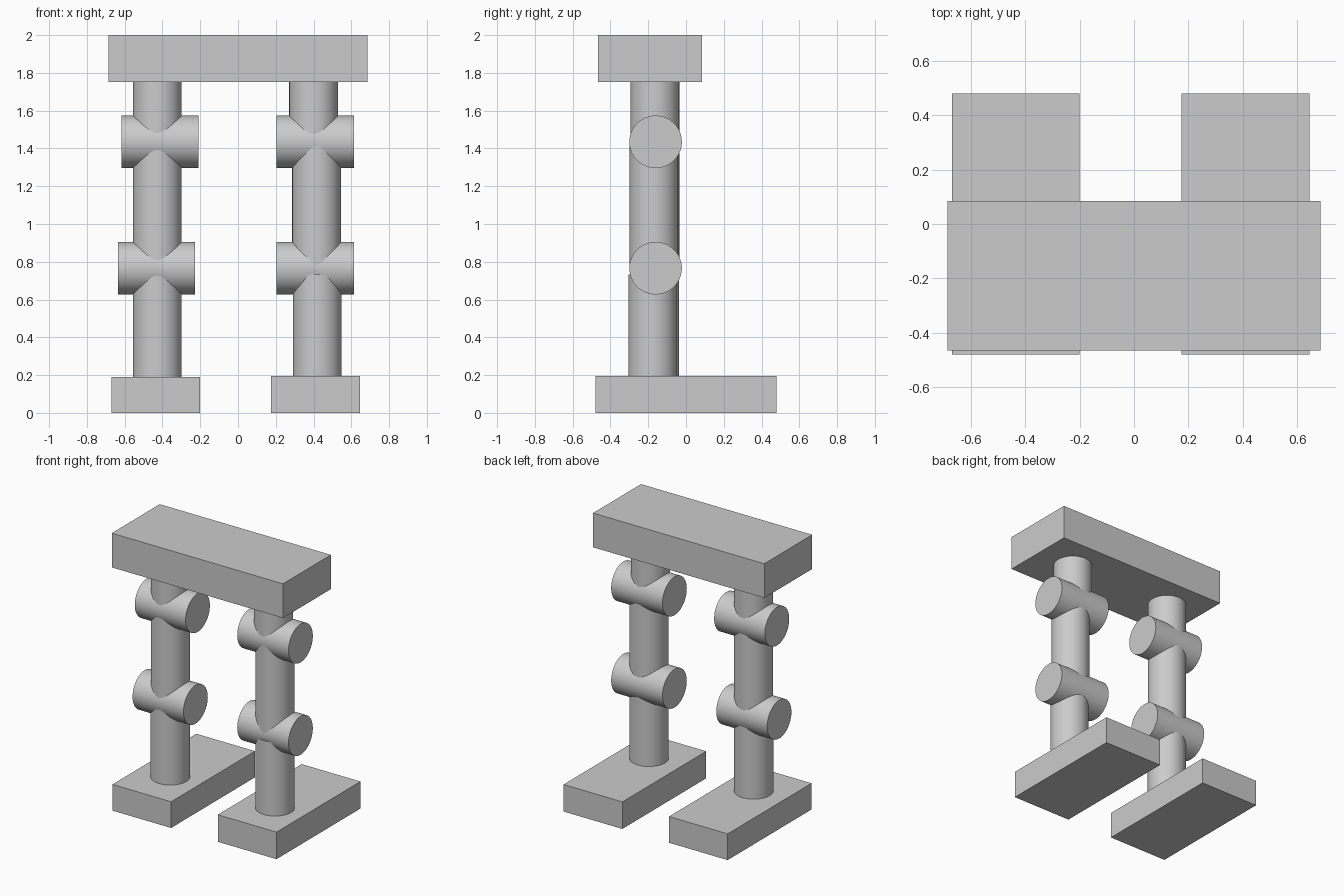
import bpy
import math
from mathutils import Vector

cube = bpy.data.objects.get("Cube")
if cube:
    bpy.data.objects.remove(cube, do_unlink=True)

GREY = (0.6, 0.6, 0.6, 1.0)
grey = bpy.data.materials.new("light_grey")
grey.use_nodes = True
grey.diffuse_color = GREY
grey.node_tree.nodes["Principled BSDF"].inputs["Base Color"].default_value = GREY


def block(name, low, high):
    """Box between two opposite corners."""
    low, high = Vector(low), Vector(high)
    bpy.ops.mesh.primitive_cube_add(size=1, location=(low + high) / 2)
    ob = bpy.context.object
    ob.name = name
    ob.scale = high - low
    bpy.ops.object.transform_apply(location=False, rotation=False, scale=True)
    ob.data.materials.append(grey)


def rod(name, start, end, radius):
    """Smooth round rod with flat caps between two points."""
    start, end = Vector(start), Vector(end)
    axis = end - start
    bpy.ops.mesh.primitive_cylinder_add(
        vertices=64, radius=radius, depth=axis.length, location=(start + end) / 2,
        rotation=axis.to_track_quat('Z', 'Y').to_euler())
    ob = bpy.context.object
    ob.name = name
    ob.data.materials.append(grey)
    bpy.ops.object.shade_smooth_by_angle(angle=math.radians(40))


LEG_R, JOINT_R, JOINT_Y = 0.129, 0.139, -0.161
HIP_Z, KNEE_Z = 1.435, 0.766

# Hip beam
block("hip_beam", (-0.686, -0.465, 1.752), (0.686, 0.084, 2.0))

# Per leg: foot x range and height, hip and knee x ranges, (x, y) of each segment
legs = {
    "right": ((-0.67, -0.2), 0.19, (-0.617, -0.21), (-0.635, -0.227),
              (-0.427, -0.163), (-0.427, -0.164), (-0.427, -0.165)),
    "left": ((0.174, 0.645), 0.196, (0.204, 0.615), (0.204, 0.615),
             (0.4, -0.165), (0.416, -0.17), (0.42, -0.176)),
}

for side, (foot, foot_z, hip, knee, upper, thigh, shin) in legs.items():
    block(side + "_foot", (foot[0], -0.48, 0), (foot[1], 0.48, foot_z))

    # Horizontal joint barrels
    for part, span, z in (("hip", hip, HIP_Z), ("knee", knee, KNEE_Z)):
        rod(f"{side}_{part}_joint", (span[0], JOINT_Y, z), (span[1], JOINT_Y, z), JOINT_R)

    # Vertical leg segments, ending inside the joints
    for part, centre, low, high in (("hip_post", upper, HIP_Z, 1.76),
                                    ("thigh", thigh, KNEE_Z, HIP_Z - 0.02),
                                    ("shin", shin, foot_z - 0.01, KNEE_Z - 0.034)):
        rod(f"{side}_{part}", (*centre, low), (*centre, high), LEG_R)
